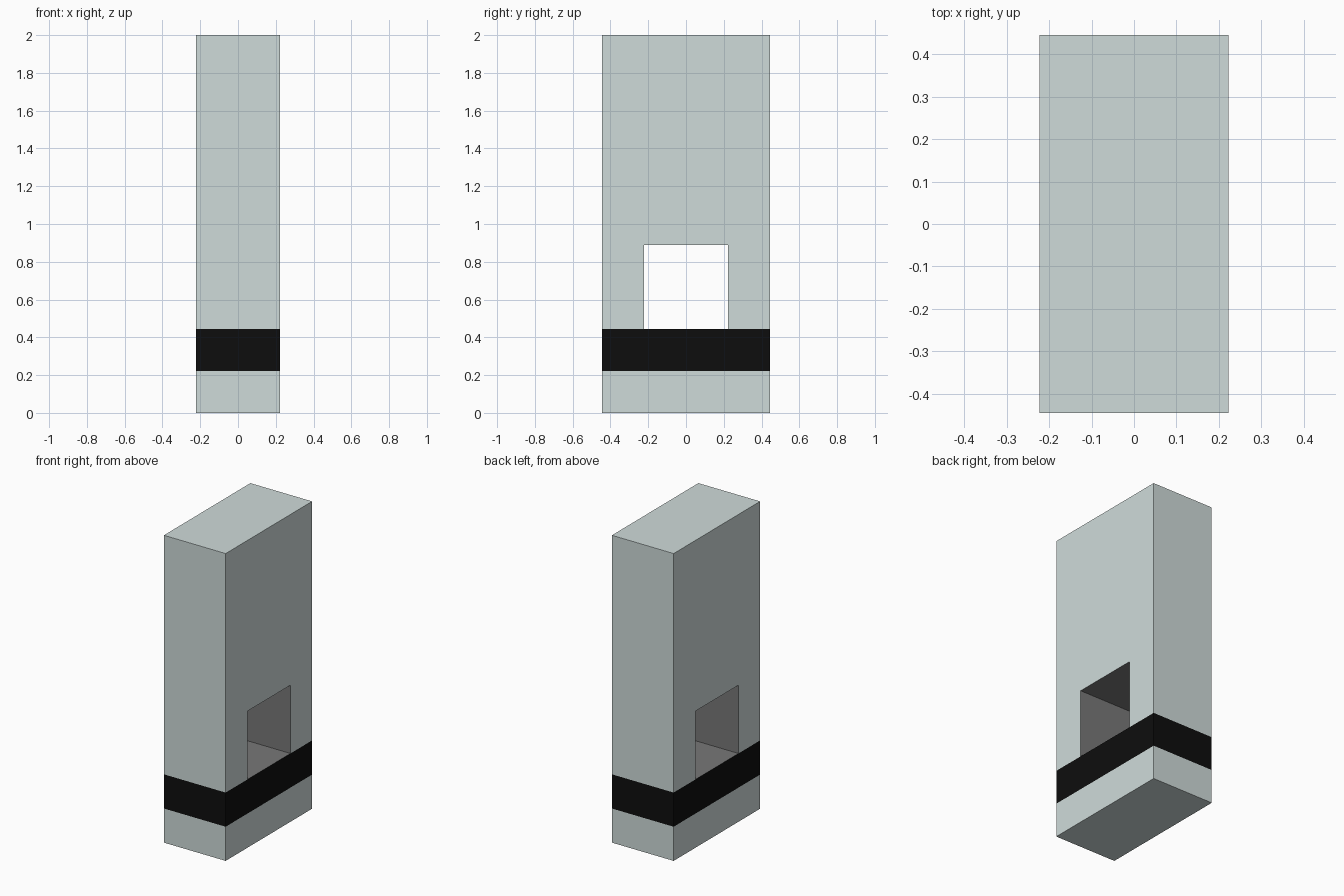
import bpy, bmesh
from mathutils import Vector

if "Cube" in bpy.data.objects:
    bpy.data.objects.remove(bpy.data.objects["Cube"])

U = 2 / 9                      # the model sits on a 2 x 4 x 9 unit lattice


def material(name, rgb):
    m = bpy.data.materials.new(name)
    m.diffuse_color = (*[((c + 0.055) / 1.055) ** 2.4 for c in rgb], 1)
    m.use_nodes = True
    m.node_tree.nodes["Principled BSDF"].inputs["Base Color"].default_value = m.diffuse_color
    return m


# Side profile as a grid of cells, leaving out the window cell
ys = [-2 * U, -U, U, 2 * U]
zs = [0, U, 2 * U, 4 * U, 9 * U]
bm = bmesh.new()
grid = [[bm.verts.new((-U, y, z)) for z in zs] for y in ys]
for i in range(3):
    for j in range(4):
        if (i, j) != (1, 2):
            bm.faces.new((grid[i][j], grid[i][j + 1],
                          grid[i + 1][j + 1], grid[i + 1][j]))

# Thicken the profile across the full width
geom = bmesh.ops.extrude_face_region(bm, geom=bm.faces[:], use_keep_orig=True)["geom"]
bmesh.ops.translate(bm, vec=Vector((2 * U, 0, 0)),
                    verts=[g for g in geom if isinstance(g, bmesh.types.BMVert)])
bmesh.ops.recalc_face_normals(bm, faces=bm.faces[:])

# Slot 0 pale body, slot 1 black band, slot 2 grey window lining
for f in bm.faces:
    c = f.calc_center_median()
    if U < c.z < 2 * U - 0.01:
        f.material_index = 1
    elif abs(f.normal.x) < 0.5 and abs(c.y) < U + 0.01 and U < c.z < 5 * U:
        f.material_index = 2

# Merge coplanar cells of the same colour
bmesh.ops.dissolve_limit(bm, angle_limit=0.01, verts=bm.verts[:],
                         edges=bm.edges[:], delimit={'MATERIAL'})

mesh = bpy.data.meshes.new("block_with_window")
bm.to_mesh(mesh)
bm.free()
for m in (material("pale_body", (0.812, 0.859, 0.855)),
          material("black_band", (0.051, 0.051, 0.051)),
          material("window_lining", (0.47, 0.47, 0.47))):
    mesh.materials.append(m)
bpy.context.collection.objects.link(bpy.data.objects.new("block_with_window", mesh))
